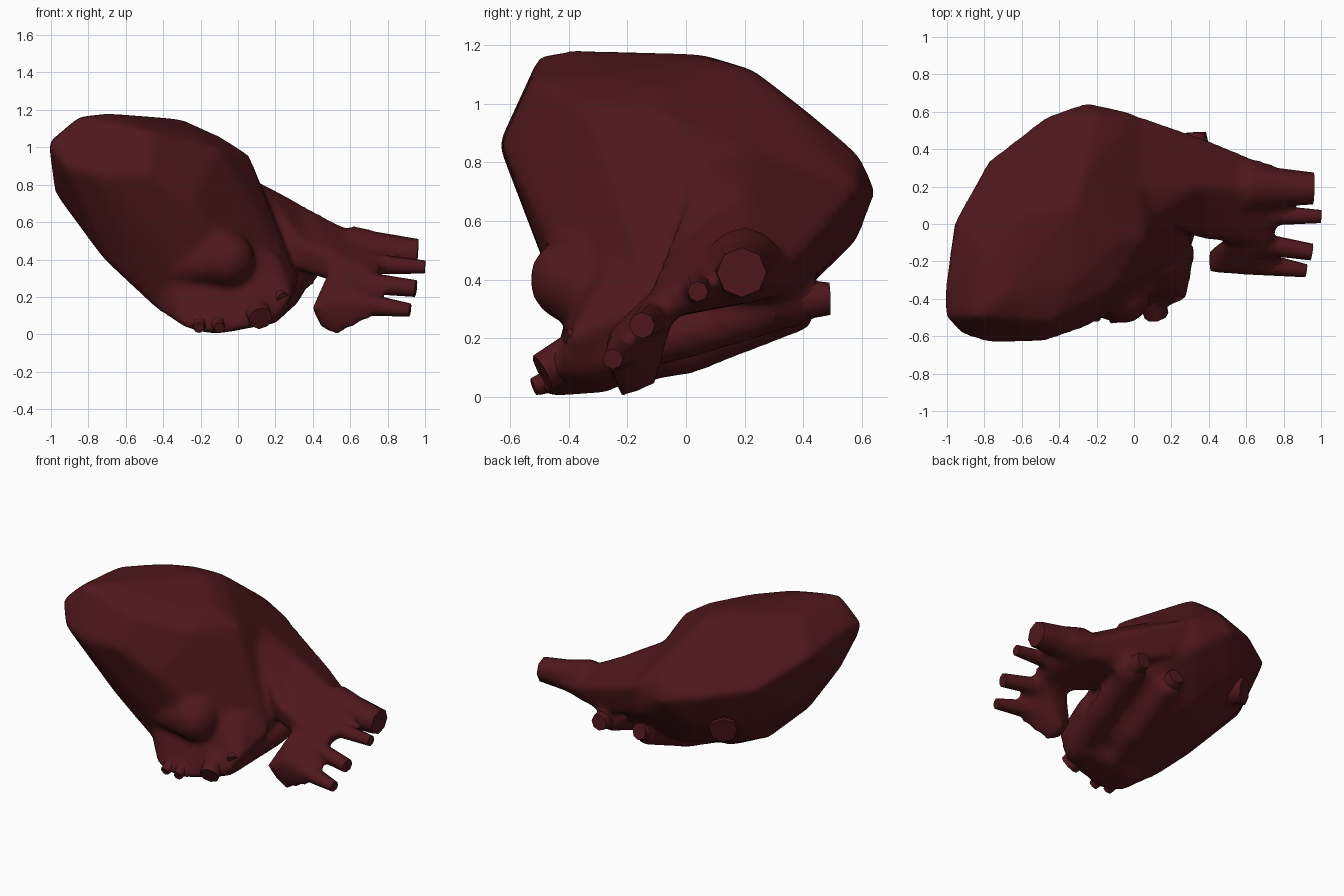
import bpy, bmesh
from mathutils import Vector, Matrix

if "Cube" in bpy.data.objects:
    bpy.data.objects.remove(bpy.data.objects["Cube"])

mat = bpy.data.materials.new("dark_red_tissue")
mat.diffuse_color = (0.078, 0.0088, 0.0115, 1)
mat.use_nodes = True
mat.node_tree.nodes["Principled BSDF"].inputs["Base Color"].default_value = mat.diffuse_color


def finish(bm, name):
    me = bpy.data.meshes.new(name)
    bm.to_mesh(me)
    bm.free()
    me.materials.append(mat)
    ob = bpy.data.objects.new(name, me)
    bpy.context.collection.objects.link(ob)
    return ob


def add_hull(bm, pts):
    """Convex lump wrapped around a few landmark points."""
    tmp = bmesh.new()
    for p in pts:
        tmp.verts.new(p)
    bmesh.ops.convex_hull(tmp, input=tmp.verts[:])
    bmesh.ops.delete(tmp, geom=[v for v in tmp.verts if not v.link_faces], context='VERTS')
    bmesh.ops.recalc_face_normals(tmp, faces=tmp.faces[:])
    me = bpy.data.meshes.new("tmp")
    tmp.to_mesh(me)
    tmp.free()
    bm.from_mesh(me)
    bpy.data.meshes.remove(me)


def add_tube(bm, a, b, ra, rb, sides=8):
    """Tapered tube with flat ends from a to b."""
    a, b = Vector(a), Vector(b)
    d = b - a
    m = d.to_track_quat('Z', 'Y').to_matrix().to_4x4()
    m.translation = (a + b) / 2
    bmesh.ops.create_cone(bm, cap_ends=True, segments=sides, radius1=ra,
                          radius2=rb, depth=d.length, matrix=m)


def add_ball(bm, c, r):
    bmesh.ops.create_icosphere(bm, subdivisions=3, radius=r, matrix=Matrix.Translation(c))


bm = bmesh.new()

# main rounded mass
add_hull(bm, [
    (-.85, -.5, 1.165), (-.7, -.4, 1.182), (-.45, -.53, 1.08), (-.3, -.3, 1.1),
    (-.83, -.1, 1.15), (-.6, .05, 1.17), (-.3, .1, 1.15), (-.1, -.1, 1.06),
    (-.5, .23, 1.11), (-.28, .23, 1.115), (-.3, .43, .96), (.06, -.08, .96), (-.1, -.35, .99),
    (-1.01, -.35, 1.03), (-1.01, -.5, 1.01), (-.93, -.59, .9), (-.77, -.64, .86),
    (-.48, -.63, .86), (-.96, .02, .95), (-.78, .34, .8), (-.47, .58, .75),
    (-.26, .65, .7), (-.2, .59, .83), (0, .59, .72), (-.25, -.55, .7), (-.98, -.3, .76),
    (.1, 0, .85), (-.7, -.35, .38), (-.86, 0, .6), (-.67, .27, .48),
    (-.4, .49, .5), (-.05, .59, .54), (.2, .43, .5), (.24, -.1, .5), (.14, -.22, .6),
    (-.42, -.32, .12), (-.1, -.33, .05), (.2, -.27, .16), (.31, -.12, .32),
    (.2, .35, .33), (-.2, .32, .28), (-.5, .1, .27), (0, 0, .11)])

# tapering root at the lower front
add_hull(bm, [
    (-.42, -.35, .12), (-.3, -.47, .04), (-.2, -.49, .01), (-.1, -.49, .0), (-.15, -.25, .015),
    (.05, -.46, .06), (.19, -.45, .07), (.29, -.4, .2), (.29, -.3, .26), (.34, -.11, .32),
    (-.35, -.4, .3), (0, -.32, .45), (.2, -.25, .45), (.2, -.25, .06)])

# side lobe sweeping out to the right
sections = [
    [(.06, .2, .84), (.03, .58, .7), (.1, .5, .45), (.18, 0, .45), (.12, .05, .8)],
    [(.35, .2, .69), (.35, .47, .57), (.35, .41, .36), (.36, -.05, .33), (.35, -.08, .48)],
    [(.6, .18, .56), (.6, .37, .46), (.6, .3, .34), (.55, -.05, .27), (.57, -.11, .4)],
    [(.75, .2, .5), (.75, .32, .42), (.75, .2, .35), (.74, -.08, .27), (.76, -.06, .36)]]
for s, t in zip(sections, sections[1:]):
    add_hull(bm, s + t)

# tongue hanging below the side lobe
add_hull(bm, [
    (.48, -.08, .3), (.4, -.14, .14), (.44, -.2, .03), (.53, -.22, -.01), (.7, -.26, .08),
    (.8, -.2, .19), (.72, -.1, .36), (.4, -.26, .14), (.55, -.27, .22), (.7, -.03, .3),
    (.5, -.1, .04), (.5, -.1, .38)])

# front bulge
add_tube(bm, (-.36, -.38, .34), (-.1, -.39, .4), .06, .14, 16)
add_ball(bm, (-.06, -.385, .4), .15)

# fingers running along the underside, each through three points
for path in ([(-.13, -.42, .09), (-.01, 0, .165), (.04, .4, .32)],
             [(.15, -.38, .13), (.25, 0, .22), (.32, .39, .335)]):
    for a, b in zip(path, path[1:]):
        add_tube(bm, a, b, .09, .09, 12)
    add_ball(bm, path[1], .09)

# vessel stubs: start, end, start radius, end radius
stubs = {
    "side_vessel_large": ((.6, .2, .45), (.96, .19, .425), .12, .085),
    "side_vessel_upper": ((.66, .05, .38), (1.0, .04, .36), .06, .035),
    "side_vessel_middle": ((.64, -.1, .28), (.95, -.15, .245), .06, .045),
    "side_vessel_lower": ((.6, -.2, .17), (.92, -.25, .13), .07, .035),
    "front_vessel_left": ((-.2, -.4, .08), (-.21, -.51, .035), .05, .03),
    "front_vessel_inner": ((-.12, -.4, .08), (-.1, -.52, .035), .05, .03),
    "front_vessel_large": ((.08, -.32, .18), (.12, -.49, .085), .08, .065),
    "front_vessel_right": ((.16, -.25, .25), (.24, -.4, .19), .06, .035),
    "rear_vessel_outer": ((.34, .3, .33), (.33, .49, .335), .085, .055),
    "rear_vessel_inner": ((.02, .28, .29), (.04, .46, .34), .085, .055),
    "back_vessel": ((-.4, .15, .55), (-.57, .4, .485), .12, .09),
}
for name, (a, b, ra, rb) in stubs.items():
    # blended collar fused into the body, then the flat-ended stub
    a, b = Vector(a), Vector(b)
    add_tube(bm, a, a.lerp(b, .85), ra * 1.15, rb * .95, 12)
    sb = bmesh.new()
    add_tube(sb, a, b, ra, rb)
    ob = finish(sb, name)
    bpy.ops.object.select_all(action='DESELECT')
    ob.select_set(True)
    bpy.context.view_layer.objects.active = ob
    bpy.ops.object.shade_smooth_by_angle(angle=.9)

# fuse the masses into one soft skin
body = finish(bm, "organ_body")
r = body.modifiers.new("fuse", 'REMESH')
r.mode = 'VOXEL'
r.voxel_size = .02
r.use_smooth_shade = True
s = body.modifiers.new("soften", 'SMOOTH')
s.factor = .5
s.iterations = 16
